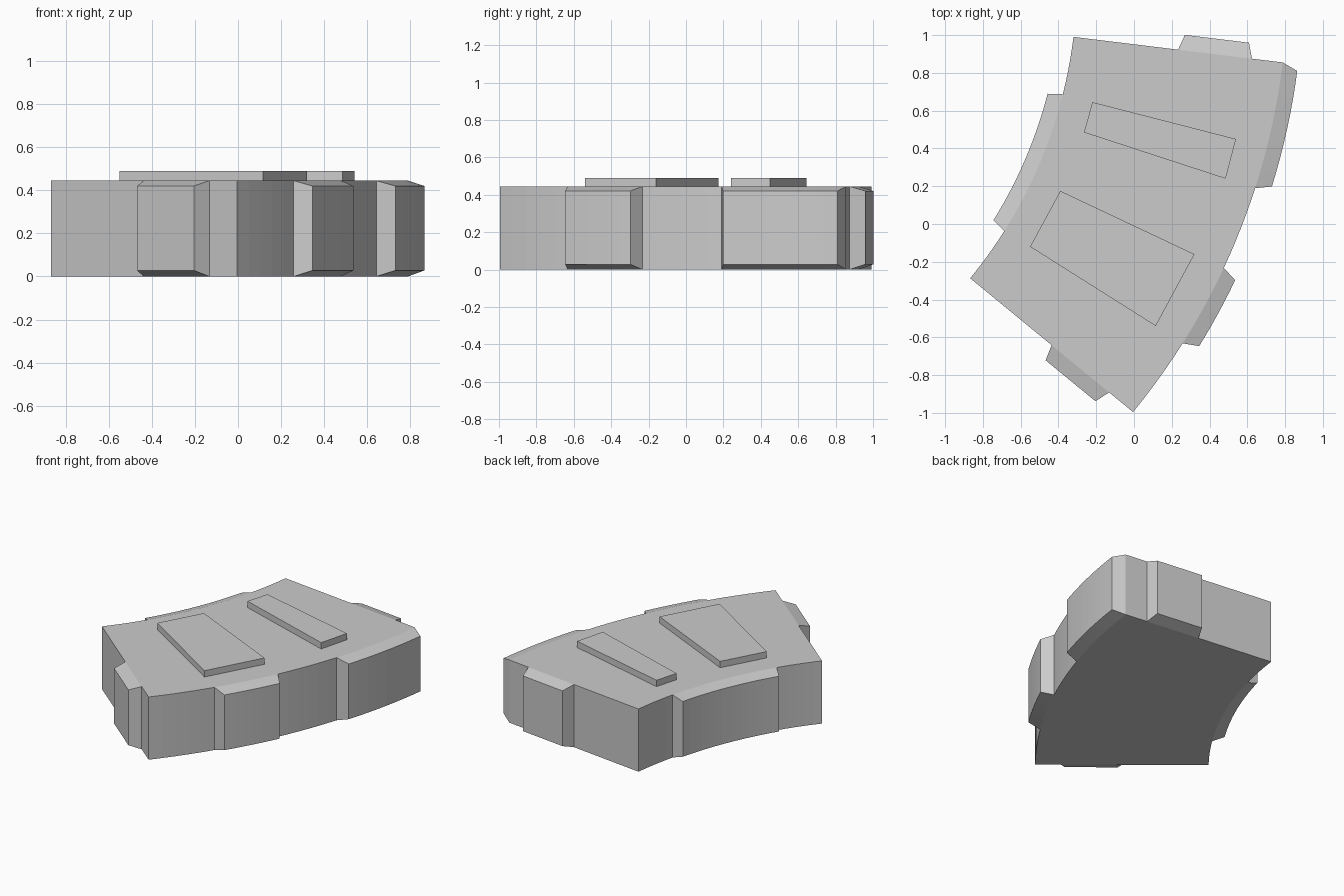
import bpy, bmesh
from math import radians, sin, cos

if "Cube" in bpy.data.objects:
    bpy.data.objects.remove(bpy.data.objects["Cube"])

CX, CY = -2.79, 1.292            # centre of the curved block's arcs
R_IN, R_OUT = 2.488, 3.604
A_LOW, A_HIGH = -39.4, -6.96     # end angles in degrees
HEIGHT, BEVEL, TOOTH = 0.445, 0.028, 0.082


def polar(r, a, shift=0.0):
    """Point at radius r, angle a, pushed sideways along the arc by shift."""
    a = radians(a)
    return (CX + r * cos(a) - shift * sin(a), CY + r * sin(a) + shift * cos(a))


def arc(r, a0, a1):
    n = max(1, round(abs(a1 - a0) / 1.3))
    return [polar(r, a0 + (a1 - a0) * i / n) for i in range(n + 1)]


def resample_arc(r, a0, a1, count):
    return [polar(r, a0 + (a1 - a0) * i / (count - 1)) for i in range(count)]


def finish(bm, name):
    bmesh.ops.remove_doubles(bm, verts=bm.verts, dist=1e-4)
    bmesh.ops.recalc_face_normals(bm, faces=bm.faces)
    mesh = bpy.data.meshes.new(name)
    bm.to_mesh(mesh)
    bm.free()
    obj = bpy.data.objects.new(name, mesh)
    bpy.context.collection.objects.link(obj)
    return obj


def strip(bm, rows):
    """Skin a list of equally long point rows."""
    rows = [[bm.verts.new(p) for p in row] for row in rows]
    for r0, r1 in zip(rows, rows[1:]):
        for i in range(len(r0) - 1):
            bm.faces.new((r0[i], r0[i + 1], r1[i + 1], r1[i]))


def at(points, z):
    return [(x, y, z) for x, y in points]


def arc_tooth(r, r_tip, a0, a1, taper):
    inner = arc(r, a0, a1)
    s = taper if a1 > a0 else -taper
    return inner, resample_arc(r_tip, a0 + s, a1 - s, len(inner))


def end_tooth(a, r0, r1, shift):
    s = 0.026 if r1 > r0 else -0.026
    return ([polar(r0, a), polar(r1, a)],
            [polar(r0 + s, a, shift), polar(r1 - s, a, shift)])


# Perimeter spans, anticlockwise: plain walls (None) and tapered teeth
R_TIP_OUT, R_TIP_IN = R_OUT + TOOTH, R_IN - 0.079
spans = [
    (arc(R_OUT, A_LOW, -32.26), None),
    arc_tooth(R_OUT, R_TIP_OUT, -32.26, -25.02, 0.53),
    (arc(R_OUT, -25.02, -17.81), None),
    arc_tooth(R_OUT, R_TIP_OUT, -17.81, A_HIGH, 0.55),
    ([polar(R_OUT, A_HIGH), polar(3.44, A_HIGH)], None),
    end_tooth(A_HIGH, 3.44, 3.046, TOOTH),
    ([polar(3.046, A_HIGH), polar(R_IN, A_HIGH)], None),
    (arc(R_IN, A_HIGH, -14.08), None),
    arc_tooth(R_IN, R_TIP_IN, -14.08, -32.29, 0.4),
    (arc(R_IN, -32.29, A_LOW), None),
    ([polar(R_IN, A_LOW), polar(3.046, A_LOW)], None),
    end_tooth(A_LOW, 3.046, 3.44, -TOOTH),
    ([polar(3.44, A_LOW), polar(R_OUT, A_LOW)], None),
]

# Curved block with its teeth
bm = bmesh.new()
outline = []
for inner, tip in spans:
    outline += inner[:-1]
    rows = [at(inner, 0)]
    if tip:
        rows += [at(tip, BEVEL), at(tip, HEIGHT - BEVEL + 0.003)]
    rows.append(at(inner, HEIGHT))
    strip(bm, rows)
    if tip:
        for k in (0, -1):                       # tooth side faces
            bm.faces.new([bm.verts.new(row[k]) for row in rows])
for z in (0, HEIGHT):
    bm.faces.new([bm.verts.new(p) for p in at(outline, z)])
finish(bm, "curved_block")


# Raised plates on top
def plate(name, corners):
    bm = bmesh.new()
    face = bm.faces.new([bm.verts.new(p) for p in at(corners, HEIGHT)])
    top = bmesh.ops.extrude_face_region(bm, geom=[face], use_keep_orig=True)
    verts = [g for g in top["geom"] if isinstance(g, bmesh.types.BMVert)]
    bmesh.ops.translate(bm, verts=verts, vec=(0, 0, 0.045))
    finish(bm, name)


plate("narrow_top_plate", [(-0.22, 0.645), (-0.265, 0.485), (0.485, 0.24), (0.54, 0.45)])
plate("wide_top_plate", [(-0.39, 0.175), (-0.55, -0.12), (0.115, -0.54), (0.32, -0.16)])
